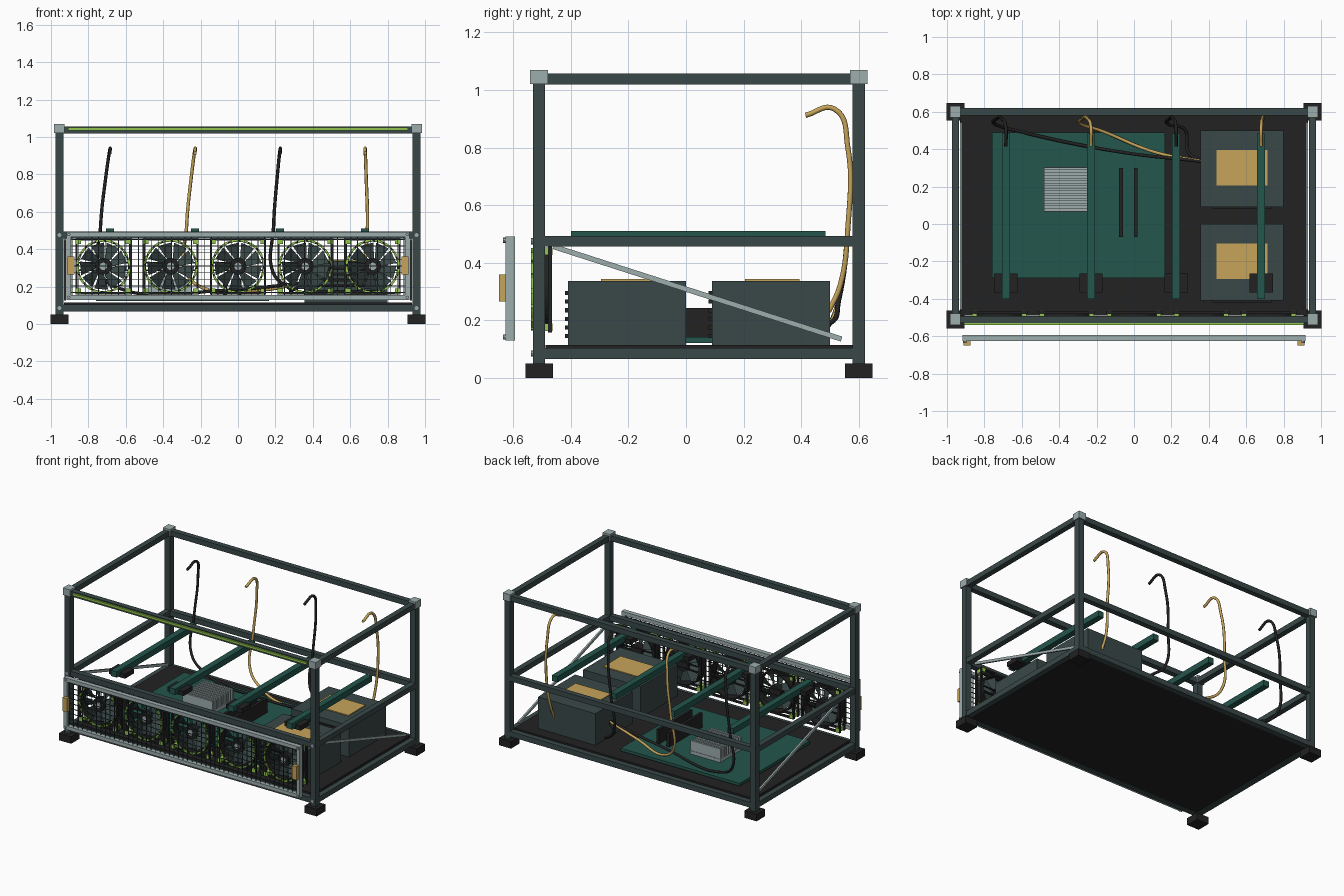
import bpy, bmesh
from math import sin, cos, radians
from mathutils import Vector, Matrix

if "Cube" in bpy.data.objects:
    bpy.data.objects.remove(bpy.data.objects["Cube"])


def material(name, rgb):
    m = bpy.data.materials.new(name)
    m.use_nodes = True
    lin = [((c / 255 + 0.055) / 1.055) ** 2.4 for c in rgb] + [1]
    m.diffuse_color = lin
    m.node_tree.nodes["Principled BSDF"].inputs["Base Color"].default_value = lin
    return m


SLATE = material("slate metal", (58, 72, 72))
STEEL = material("light steel", (158, 173, 174))
BLACK = material("black plastic", (34, 34, 34))
TEAL = material("teal board", (36, 86, 76))
GOLD = material("gold", (198, 164, 90))
LIME = material("lime green", (146, 198, 76))


def finish(name, bm, mat):
    bmesh.ops.recalc_face_normals(bm, faces=bm.faces)
    me = bpy.data.meshes.new(name)
    bm.to_mesh(me)
    bm.free()
    me.materials.append(mat)
    ob = bpy.data.objects.new(name, me)
    bpy.context.collection.objects.link(ob)
    return ob


def box(bm, x, y, z):
    """Box from three (low, high) spans."""
    lo, hi = Vector((x[0], y[0], z[0])), Vector((x[1], y[1], z[1]))
    m = Matrix.Translation((lo + hi) / 2) @ Matrix.Diagonal((*(hi - lo), 1))
    bmesh.ops.create_cube(bm, size=1, matrix=m)


def around(c, w):
    return (c - w / 2, c + w / 2)


def disc(bm, x, y, z, r, depth, seg=20):
    m = Matrix.Translation((x, y, z)) @ Matrix.Rotation(radians(90), 4, 'X')
    bmesh.ops.create_cone(bm, cap_ends=True, segments=seg, radius1=r, radius2=r, depth=depth, matrix=m)


def arc(bm, x, z, r, y, start, sweep, steps):
    """Square-section ring segment around a y axis."""
    d = Vector((cos(radians(start)), 0, sin(radians(start))))
    c = Vector((x, 0, z))
    vs = [bm.verts.new(c + d * a + Vector((0, b, 0)))
          for a, b in ((r[0], y[0]), (r[1], y[0]), (r[1], y[1]), (r[0], y[1]))]
    bmesh.ops.spin(bm, geom=[bm.faces.new(vs)], cent=c, axis=(0, 1, 0),
                   angle=-radians(sweep), steps=steps)


# Frame of posts and rails
PX, YF, YB, W = 0.955, -0.51, 0.6, 0.042
LEVELS = (0.085, 0.475, 1.038)
corners = [(sx * PX, y) for sx in (-1, 1) for y in (YF, YB)]
posts, feet, caps, rails = (bmesh.new() for _ in range(4))
for x, y in corners:
    box(posts, around(x, W), around(y, W), (0.05, 1.03))
    box(feet, around(x, 0.095), around(y, 0.095), (0, 0.05))
    box(caps, around(x, 0.056), around(y, 0.062), (1.02, 1.07))
for z in LEVELS:
    for y in (YF, YB):
        box(rails, (-PX, PX), around(y, 0.038), around(z, 0.037))
    for sx in (-1, 1):
        box(rails, around(sx * PX, 0.038), (YF, YB), around(z, 0.037))
finish("corner_posts", posts, SLATE)
finish("feet", feet, BLACK)
finish("corner_caps", caps, STEEL)
finish("frame_rails", rails, SLATE)

bolts = bmesh.new()
for x in (-PX, PX):
    for z in LEVELS[:2]:
        disc(bolts, x, -0.534, z, 0.011, 0.008, 8)
finish("post_bolts", bolts, STEEL)

strip = bmesh.new()
box(strip, (-0.91, 0.91), (-0.54, -0.528), around(1.042, 0.016))
finish("light_strip", strip, LIME)

# Diagonal side braces
braces = bmesh.new()
a, b = Vector((0, -0.46, 0.456)), Vector((0, 0.54, 0.135))
for x in (-0.925, 0.925):
    m = Matrix.Translation((a + b) / 2 + Vector((x, 0, 0)))
    m = m @ (b - a).to_track_quat('Y', 'Z').to_matrix().to_4x4()
    m = m @ Matrix.Diagonal((0.012, (b - a).length, 0.018, 1))
    bmesh.ops.create_cube(braces, size=1, matrix=m)
finish("side_braces", braces, STEEL)

# Floor and main board
bm = bmesh.new()
box(bm, (-0.93, 0.93), (-0.488, 0.58), (0.068, 0.115))
finish("floor_plate", bm, BLACK)
bm = bmesh.new()
box(bm, (-0.76, 0.165), (-0.29, 0.49), (0.122, 0.142))
finish("main_board", bm, TEAL)
bm = bmesh.new()
for x in (-0.07, 0.01):
    box(bm, around(x, 0.02), (-0.07, 0.3), (0.14, 0.243))
finish("memory_sticks", bm, BLACK)
bm = bmesh.new()
box(bm, (-0.48, -0.245), (0.065, 0.305), (0.14, 0.165))
for i in range(9):
    box(bm, (-0.48, -0.245), around(0.075 + i * 0.0275, 0.014), (0.16, 0.235))
finish("heat_sink", bm, STEEL)

# Two power supplies
cases, labels, grilles = (bmesh.new() for _ in range(3))
for y in (-0.41, 0.09):
    box(cases, (0.355, 0.8), (y, y + 0.41), (0.112, 0.337))
    box(labels, (0.44, 0.715), (y + 0.115, y + 0.305), (0.335, 0.343))
    for i in range(6):
        box(grilles, (0.42, 0.735), (y - 0.011, y), around(0.145 + i * 0.03, 0.014))
finish("power_supply_cases", cases, SLATE)
finish("power_supply_labels", labels, GOLD)
finish("power_supply_grilles", grilles, BLACK)

# Expansion card bars with their blocks
BARS = [-0.685, -0.23, 0.225, 0.68]
cards, blocks = bmesh.new(), bmesh.new()
for x in BARS:
    box(cards, around(x, 0.043), (-0.4, 0.485), (0.47, 0.511))
    box(blocks, around(x, 0.125), (-0.365, -0.265), (0.46, 0.492))
finish("card_bars", cards, TEAL)
finish("card_blocks", blocks, BLACK)

# Five fans
FZ, H = 0.308, 0.15
frames, lights, blades, hubs = (bmesh.new() for _ in range(4))
for i in range(5):
    x = (i - 2) * 0.36
    for s in (-1, 1):
        for y in ((-0.53, -0.515), (-0.48, -0.465)):
            box(frames, around(x, 2 * H), y, around(FZ + s * (H - 0.006), 0.012))
            box(frames, around(x + s * (H - 0.006), 0.012), y, around(FZ, 2 * H))
        for t in (-1, 1):
            box(lights, around(x + s * 0.132, 0.026), (-0.532, -0.463), around(FZ + t * 0.132, 0.026))
    arc(frames, x, FZ, (0.132, 0.142), (-0.53, -0.465), 0, 360, 40)
    for k in range(16):
        arc(lights, x, FZ, (0.134, 0.144), (-0.538, -0.53), k * 22.5, 17, 3)
    disc(frames, x, -0.497, FZ, 0.045, 0.05)
    disc(hubs, x, -0.525, FZ, 0.02, 0.01)
    for s in (-1, 1):
        box(frames, around(x, 0.27), (-0.475, -0.467), around(FZ + s * 0.02, 0.008))
    for k in range(9):
        quad = []
        for r, da, y in ((0.04, 0, -0.515), (0.128, 8, -0.515), (0.128, 42, -0.485), (0.04, 34, -0.485)):
            t = radians(k * 40 + da)
            quad.append(blades.verts.new((x + r * cos(t), y, FZ + r * sin(t))))
        blades.faces.new(quad)
finish("fan_frames", frames, BLACK)
finish("fan_lights", lights, LIME)
finish("fan_blades", blades, SLATE)
finish("fan_hubs", hubs, STEEL)

# Front grille panel with wire mesh, screws and handles
TY, TX = (-0.626, -0.594), 0.918
panel, mesh, screws, handles = (bmesh.new() for _ in range(4))
for z in (0.142, 0.478):
    box(panel, (-TX, TX), TY, around(z, 0.025))
    for x in (-0.905, 0.905):
        disc(screws, x, -0.63, z, 0.009, 0.01, 8)
for s in (-1, 1):
    box(panel, around(s * 0.905, 0.026), TY, (0.13, 0.49))
    box(handles, around(s * 0.893, 0.036), (-0.65, -0.624), (0.265, 0.36))
for i in range(51):
    box(mesh, around((i - 25) * 0.0355, 0.004), (-0.612, -0.608), (0.142, 0.478))
for i in range(9):
    box(mesh, (-0.9, 0.9), (-0.608, -0.604), around(0.168 + i * 0.0355, 0.004))
finish("panel_frame", panel, STEEL)
finish("panel_mesh", mesh, SLATE)
finish("panel_screws", screws, STEEL)
finish("panel_handles", handles, GOLD)


# Loose power cables
def cable(name, points, mat):
    cu = bpy.data.curves.new(name, 'CURVE')
    cu.dimensions = '3D'
    cu.bevel_depth, cu.bevel_resolution, cu.resolution_u = 0.009, 2, 8
    sp = cu.splines.new('BEZIER')
    sp.bezier_points.add(len(points) - 1)
    for p, co in zip(sp.bezier_points, points):
        p.co = co
        p.handle_left_type = p.handle_right_type = 'AUTO'
    cu.materials.append(mat)
    bpy.context.collection.objects.link(bpy.data.objects.new(name, cu))


for i, (x, lean) in enumerate(zip(BARS, (-0.05, -0.045, -0.035, 0.012))):
    path = [(x, 0.415, 0.912), (x, 0.515, 0.934), (x + lean * 0.4, 0.562, 0.8),
            (x + lean, 0.562, 0.52)]
    if i < 3:
        path += [(x + lean, 0.53, 0.27), (x + 0.05, 0.5, 0.19),
                 (x * 0.4 + 0.2, 0.385, 0.18), (0.36, 0.335, 0.22)]
    else:
        path += [(x, 0.535, 0.32), (x, 0.495, 0.23)]
    cable(f"power_cable_{i + 1}", path, GOLD if i % 2 else BLACK)
